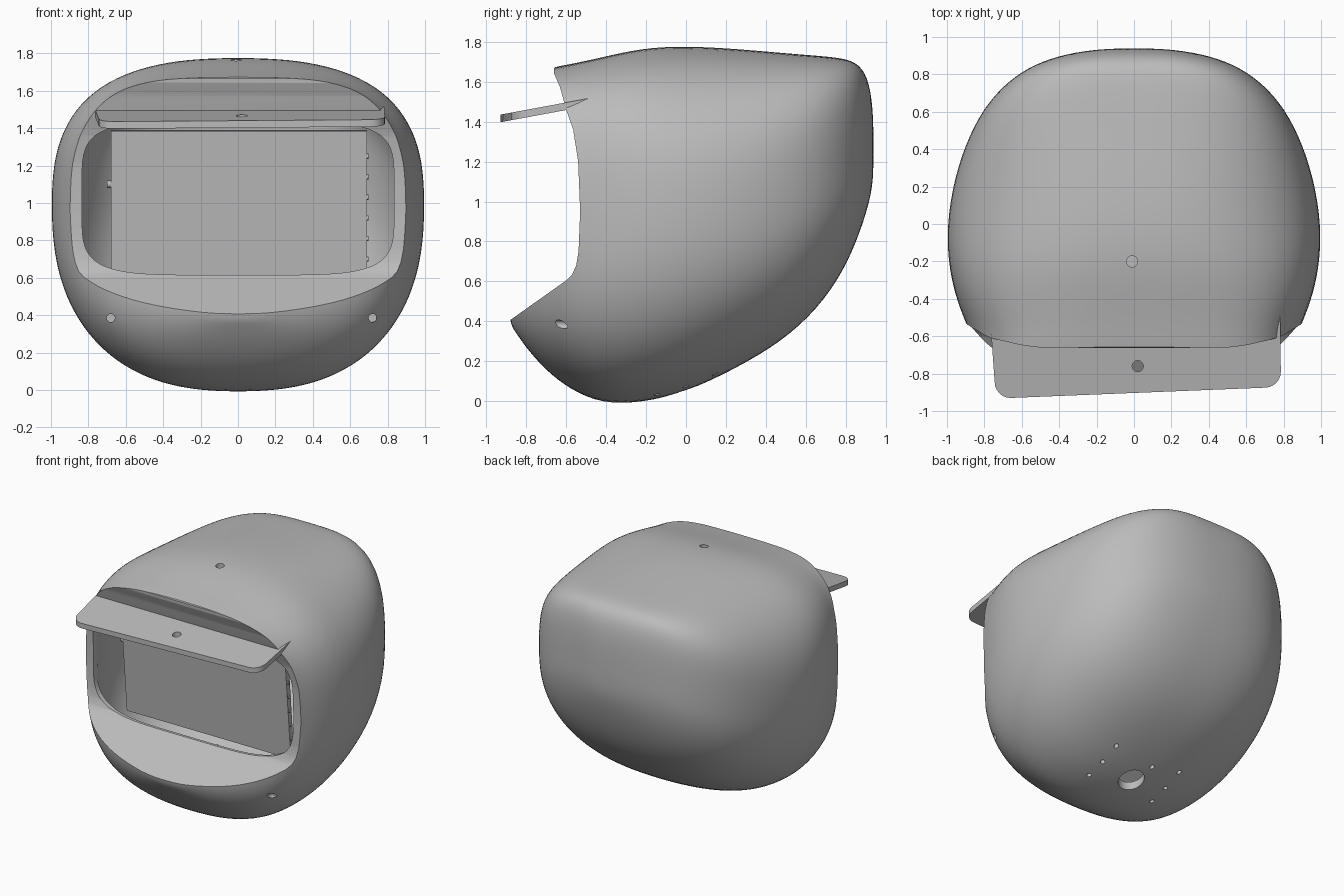
import bpy, bmesh, math
from mathutils import Matrix, Vector

cube = bpy.data.objects.get("Cube")
if cube:
    bpy.data.objects.remove(cube, do_unlink=True)

grey = bpy.data.materials.new("plain_grey")
grey.use_nodes = True
grey.diffuse_color = (0.5, 0.5, 0.5, 1)
grey.node_tree.nodes["Principled BSDF"].inputs["Base Color"].default_value = grey.diffuse_color


def make_object(name, bm):
    """Turn a bmesh into a linked object with the grey material."""
    bmesh.ops.recalc_face_normals(bm, faces=bm.faces)
    mesh = bpy.data.meshes.new(name)
    bm.to_mesh(mesh)
    bm.free()
    mesh.materials.append(grey)
    obj = bpy.data.objects.new(name, mesh)
    bpy.context.collection.objects.link(obj)
    return obj


def activate(obj):
    bpy.ops.object.select_all(action='DESELECT')
    obj.select_set(True)
    bpy.context.view_layer.objects.active = obj


def smooth(obj, degrees=35):
    activate(obj)
    bpy.ops.object.shade_smooth_by_angle(angle=math.radians(degrees))


def apply_modifier(obj, kind, **settings):
    activate(obj)
    mod = obj.modifiers.new(kind.title(), kind)
    for key, value in settings.items():
        setattr(mod, key, value)
    bpy.ops.object.modifier_apply(modifier=mod.name)


def cut(obj, cutter):
    """Subtract the cutter from the object and discard the cutter."""
    cutter.hide_render = True
    apply_modifier(obj, 'BOOLEAN', object=cutter, operation='DIFFERENCE', solver='EXACT')
    bpy.data.objects.remove(cutter, do_unlink=True)


def prism(name, points, place, low, high):
    """Extrude a flat outline; place(u, v, depth) gives the 3D position."""
    bm = bmesh.new()
    rows = [[bm.verts.new(place(u, v, d)) for u, v in points] for d in (low, high)]
    bm.faces.new(rows[0])
    bm.faces.new(rows[1])
    bridge(bm, *rows)
    return make_object(name, bm)


def bridge(bm, first, second):
    count = len(first)
    for i in range(count):
        j = (i + 1) % count
        bm.faces.new((first[i], first[j], second[j], second[i]))


def power(value, exponent):
    return math.copysign(abs(value) ** exponent, value)


def superellipse(lower, upper, count):
    """Closed oval; each half is given as (half width, height, squareness)."""
    outline = []
    for i in range(count):
        angle = math.tau * (i + 0.5) / count
        c, s = math.cos(angle), math.sin(angle)
        width, height, square = upper if s > 0 else lower
        outline.append((width * power(c, 2 / square), height * power(s, 2 / square)))
    return outline


def add_cylinder(bm, centre, radius, depth, axis='Z', segments=20):
    turn = {'X': Matrix.Rotation(math.pi / 2, 4, 'Y'),
            'Y': Matrix.Rotation(math.pi / 2, 4, 'X'), 'Z': Matrix()}[axis]
    bmesh.ops.create_cone(bm, cap_ends=True, segments=segments, radius1=radius,
                          radius2=radius, depth=depth,
                          matrix=Matrix.Translation(Vector(centre)) @ turn)


# Helmet body: slices from chin to back (y, half width, bottom, middle, top, squareness)
slices = [
    (-.89, .10, .40, .50, 1.0, 3), (-.86, .30, .355, .53, 1.4, 3),
    (-.80, .54, .265, .59, 1.62, 4), (-.70, .74, .15, .68, 1.67, 4),
    (-.58, .88, .055, .85, 1.69, 3.6), (-.42, .95, -.018, .93, 1.725, 3.2),
    (-.22, .998, -.012, .98, 1.772, 2.8), (0, 1.006, .04, 1, 1.783, 2.5),
    (.25, .965, .16, 1, 1.768, 2.6), (.48, .885, .295, 1.04, 1.747, 2.9),
    (.66, .78, .46, 1.1, 1.732, 3.3), (.79, .645, .65, 1.16, 1.72, 3.6),
    (.87, .50, .84, 1.2, 1.69, 3.6), (.92, .32, 1, 1.24, 1.6, 3),
    (.94, .12, 1.12, 1.25, 1.42, 2.4)]
bm = bmesh.new()
rings = []
for y, width, bottom, middle, top, square in slices:
    # the hood keeps its full breadth above the tapering chin
    hood_width = max(width, .88) if y < -.5 else width
    outline = superellipse((width, middle - bottom, 2.45),
                           (hood_width, top - middle, square), 32)
    rings.append([bm.verts.new((x, y, middle + z)) for x, z in outline])
for first, second in zip(rings, rings[1:]):
    bridge(bm, first, second)
bm.faces.new(rings[0])
bm.faces.new(rings[-1])
shell = make_object("helmet_shell", bm)
apply_modifier(shell, 'SUBSURF', levels=2)

# Front cut: sloped chin ledge, concave face and hood brim
front = [(-1.2, .18), (-.6, .605), (-.57, .635), (-.55, .68), (-.538, .75), (-.53, .95),
         (-.54, 1.2), (-.565, 1.36), (-.6, 1.46), (-.63, 1.57), (-.66, 1.64),
         (-.662, 1.665), (-.645, 1.69), (-.645, 2), (-1.2, 2)]
cut(shell, prism("front_cutter", front, lambda u, v, d: (d, u, v), -1.3, 1.3))

# Hollow inside: a smaller copy of the cut body
cavity = shell.copy()
cavity.data = shell.data.copy()
bpy.context.collection.objects.link(cavity)
pivot = Vector((0, .05, .9))
cavity.data.transform(Matrix.Translation(pivot) @ Matrix.Scale(.93, 4)
                      @ Matrix.Translation(-pivot))
cut(shell, cavity)

# Face opening
half = (.835, .41, 5)
cut(shell, prism("opening_cutter", superellipse(half, half, 64),
                 lambda u, v, d: (u, d, v + 1.025), -1, -.3))

# Drilled holes: hood, chin sides, underside port and its screw rows
bm = bmesh.new()
add_cylinder(bm, (-.01, -.2, 1.8), .03, .14)
for side in (-1, 1):
    add_cylinder(bm, (side * .7 + .02, -.68, .385), .022, .2, 'Y')
    for step in (-1, 0, 1):
        add_cylinder(bm, (side * .28, step * .145, .12), .016, .4, segments=12)
add_cylinder(bm, (-.06, .12, .12), .016, .4, segments=12)
add_cylinder(bm, (0, -.03, .1), .09, .4, segments=32)
cut(shell, make_object("hole_cutter", bm))
smooth(shell)


# Visor: sloped plate with rounded front corners
def corner(cx, cy, radius, start, end):
    angles = [math.radians(start + (end - start) * i / 6) for i in range(7)]
    return [(cx + radius * math.cos(a), cy + radius * math.sin(a)) for a in angles]


plan = [(.78, -.36), (-.78, -.36)]
plan += corner(-.66, -.845, .085, 180, 270) + corner(.7, -.79, .085, 270, 360)
visor = prism("visor", plan, lambda u, v, d: (u, v, 1.435 + (v + .93) * .185 + d), -.038, 0)
bm = bmesh.new()
add_cylinder(bm, (.02, -.76, 1.46), .03, .3)
cut(visor, make_object("visor_hole_cutter", bm))
smooth(visor)

# Screen: slightly tilted panel inside the opening
edge = [(-.355, .55), (-.43, 1.385), (-.39, 1.39), (-.315, .555)]
screen = prism("screen", edge, lambda u, v, d: (d, u, v), -.68, .69)

# Small pegs along the screen's side edges
bm = bmesh.new()
for i in range(6):
    z = .7 + i * .11
    y = -.335 - (z - .55) * .09
    add_cylinder(bm, (.69, y, z), .014, .014, 'X', 12)
add_cylinder(bm, (-.685, -.385, 1.1), .02, .03, 'X', 12)
smooth(make_object("screen_pegs", bm))
